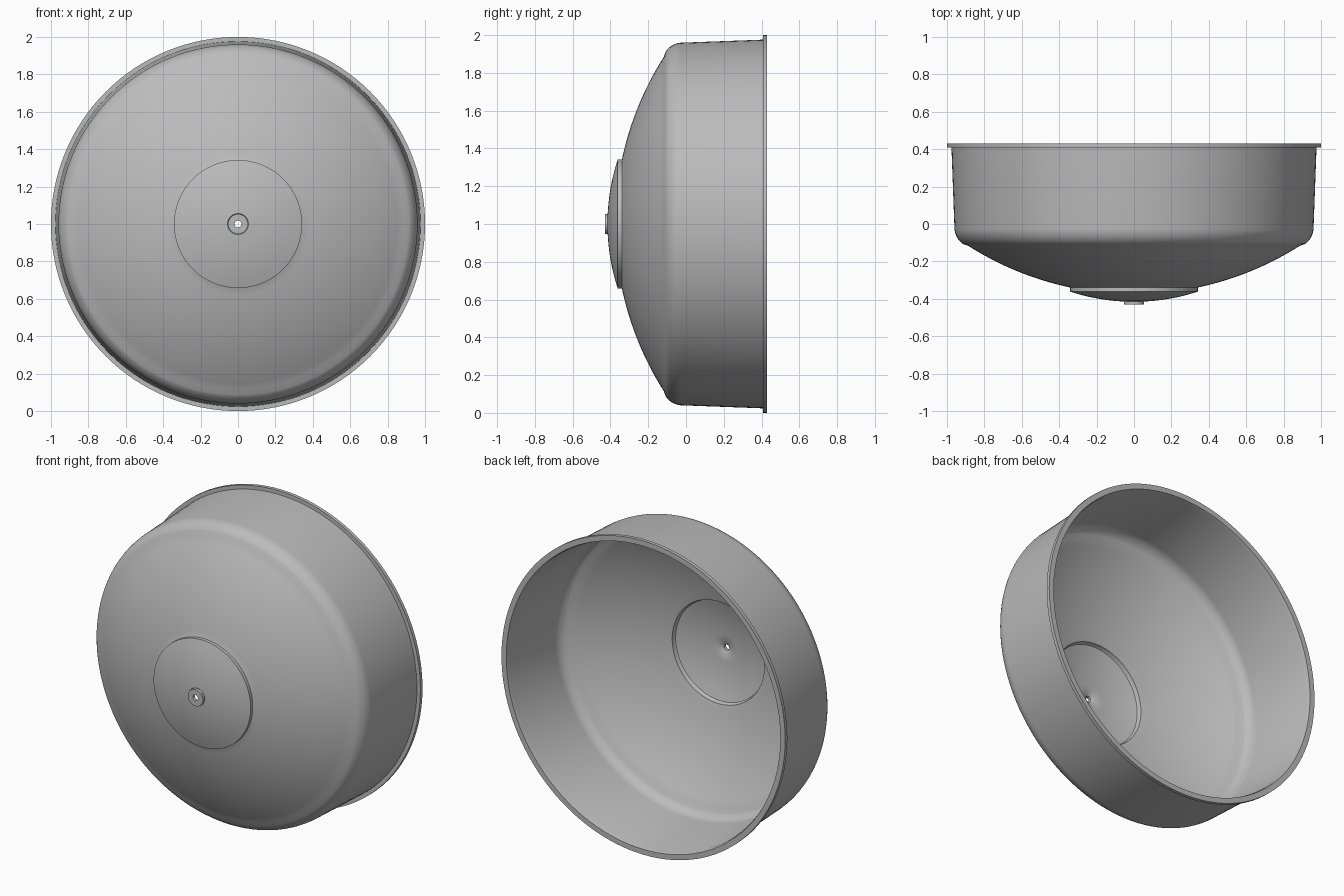
import bpy, bmesh
from math import sqrt, sin, cos, radians, pi
from mathutils import Vector, Matrix

cube = bpy.data.objects.get("Cube")
if cube:
    bpy.data.objects.remove(cube, do_unlink=True)

SEGMENTS = 128
WALL = 0.018

grey = bpy.data.materials.new("neutral grey")
grey.use_nodes = True
grey.diffuse_color = (0.5, 0.5, 0.5, 1)
grey.node_tree.nodes["Principled BSDF"].inputs["Base Color"].default_value = grey.diffuse_color


def dome(radius, apex, r_start, r_end, steps):
    """Spherical cap profile as (radius, depth) points."""
    rs = [r_start + (r_end - r_start) * i / steps for i in range(steps + 1)]
    return [(r, apex + radius - sqrt(radius ** 2 - r ** 2)) for r in rs]


def corner(cx, cy, radius, a0, a1, steps=8):
    """Rounded corner profile between two angles in degrees."""
    angles = [radians(a0 + (a1 - a0) * i / steps) for i in range(steps + 1)]
    return [(cx + radius * cos(a), cy + radius * sin(a)) for a in angles]


def lathe(name, profile):
    """Revolve a closed profile about the front-to-back axis."""
    bm = bmesh.new()
    verts = [bm.verts.new((r, y, 0)) for r, y in profile]
    edges = [bm.edges.new((a, b)) for a, b in zip(verts, verts[1:] + verts[:1])]
    bmesh.ops.spin(bm, geom=verts + edges, cent=(0, 0, 0), axis=(0, 1, 0),
                   angle=2 * pi, steps=SEGMENTS, use_merge=True)
    bmesh.ops.remove_doubles(bm, verts=bm.verts, dist=1e-5)
    bmesh.ops.recalc_face_normals(bm, faces=bm.faces)
    mesh = bpy.data.meshes.new(name)
    bm.to_mesh(mesh)
    bm.free()
    mesh.materials.append(grey)
    obj = bpy.data.objects.new(name, mesh)
    obj.location.z = 1
    bpy.context.collection.objects.link(obj)
    bpy.context.view_layer.objects.active = obj
    obj.select_set(True)
    bpy.ops.object.shade_smooth_by_angle(angle=radians(30))
    obj.select_set(False)
    return obj


# Outside: bored hub, raised centre cap, dome, rounded shoulder, wall, rim
outside = [(0.018, -0.43), (0.053, -0.43)]
outside += [(0.053, -0.412)] + dome(1.1, -0.416, 0.056, 0.342, 6)
outside += [(0.342, -0.34)] + dome(1.65, -0.375, 0.345, 0.885, 16)
outside += corner(0.855, -0.02, 0.105, -56, -3)
outside += [(0.976, 0.408), (1.0, 0.408), (1.0, 0.43)]

# Inside: same form, offset by the wall thickness
inside = [(0.966, 0.43), (0.96, 0.41)]
inside += corner(0.855, -0.02, 0.105 - WALL, -3, -56)
inside += dome(1.65 - WALL, -0.375 + WALL, 0.875, 0.335, 16)
inside += [(0.325, -0.325), (0.322, -0.345)]
inside += dome(1.1 - WALL, -0.416 + WALL, 0.318, 0.04, 6)
inside += [(0.018, -0.41)]

lathe("domed_bowl", outside + inside)
